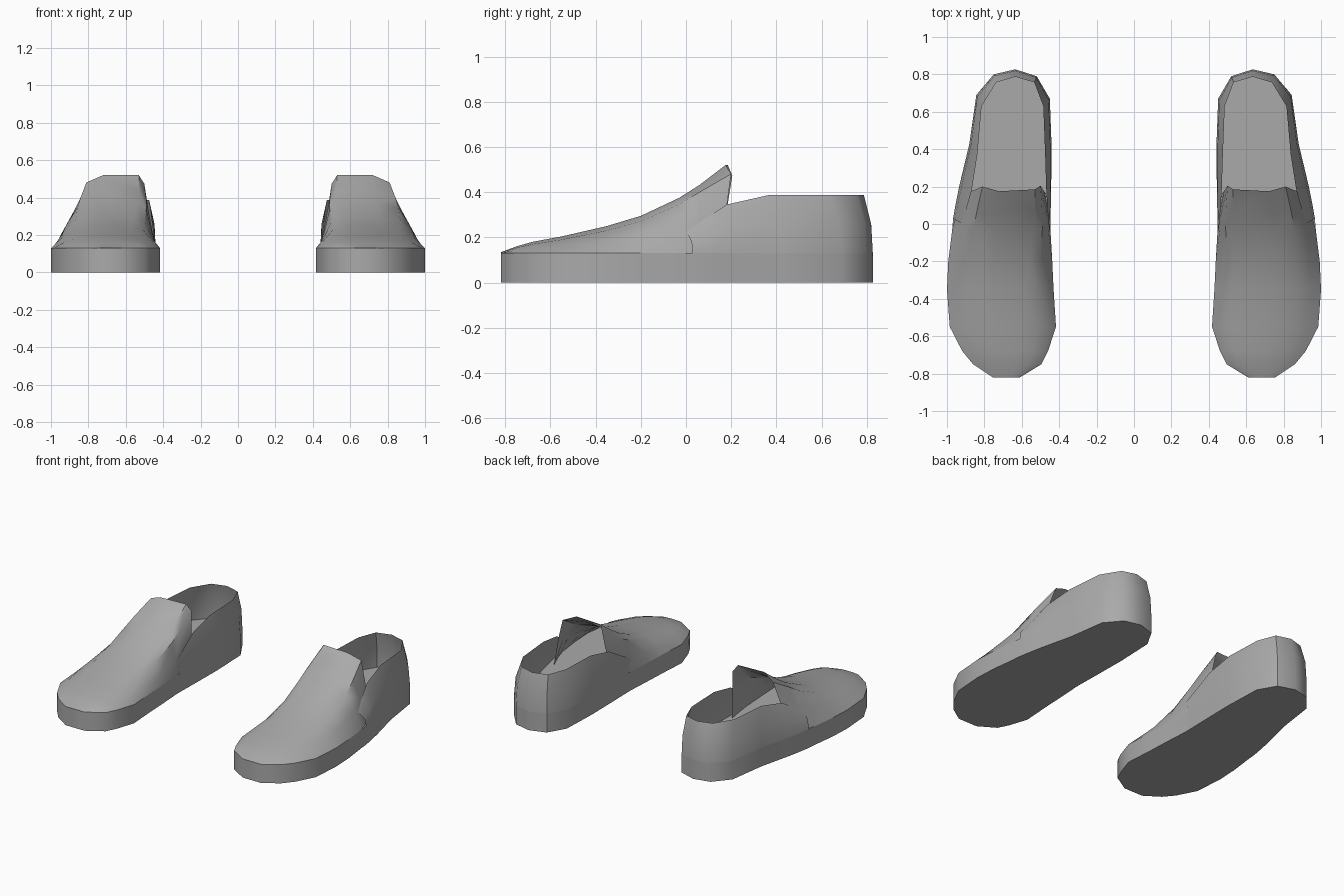
import bpy, bmesh, math
from mathutils import Vector

cube = bpy.data.objects.get("Cube")
if cube:
    bpy.data.objects.remove(cube, do_unlink=True)

grey = bpy.data.materials.new("plain grey")
grey.use_nodes = True
grey.diffuse_color = (0.4, 0.4, 0.4, 1)
grey.node_tree.nodes["Principled BSDF"].inputs["Base Color"].default_value = (0.4, 0.4, 0.4, 1)

SOLE_Z = 0.13

# Vamp stations from toe to tongue: y, inner x, outer x, crest height
STATIONS = [
    (-0.82, 0.61, 0.755, 0.134), (-0.75, 0.495, 0.86, 0.16), (-0.68, 0.46, 0.918, 0.18),
    (-0.55, 0.417, 0.985, 0.204), (-0.35, 0.43, 1.0, 0.25), (-0.2, 0.437, 0.993, 0.295),
    (-0.03, 0.447, 0.972, 0.375), (0.06, 0.458, 0.945, 0.432), (0.17, 0.475, 0.90, 0.52)]
FRONT = STATIONS[:7]

# Cross-section (fraction of width, fraction of height), at the toe and at the tongue
TOE = [(0, 0), (0.06, 0.4), (0.18, 0.8), (0.34, 1), (0.56, 1), (0.76, 0.8), (0.9, 0.42), (1, 0)]
TONGUE = [(0, 0), (0.015, 0.4), (0.06, 0.88), (0.13, 1), (0.58, 1), (0.79, 0.9), (0.9, 0.52), (1, 0)]
TONGUE_EDGE = [0, 0.005, 0.035, 0.015, 0.005, 0.03, 0.01, 0]

# Heel columns, outer front round to inner front: base x, y, then rim x, y, z
HEEL = [
    (0.967, 0.03, 0.918, 0.0, 0.23), (0.955, 0.10, 0.893, 0.09, 0.285),
    (0.935, 0.20, 0.868, 0.18, 0.345), (0.88, 0.43, 0.838, 0.37, 0.388),
    (0.843, 0.69, 0.815, 0.63, 0.388), (0.75, 0.80, 0.737, 0.757, 0.388),
    (0.635, 0.827, 0.635, 0.787, 0.388), (0.52, 0.79, 0.533, 0.757, 0.388),
    (0.45, 0.67, 0.485, 0.63, 0.388), (0.44, 0.40, 0.475, 0.37, 0.388),
    (0.443, 0.20, 0.469, 0.18, 0.345), (0.445, 0.09, 0.462, 0.07, 0.28),
    (0.447, 0.0, 0.453, -0.04, 0.215)]


def make(name, side, points, faces):
    """Create one part, mirrored for the right shoe, with normals facing out."""
    bm = bmesh.new()
    verts = [bm.verts.new((x * side, y, z)) for x, y, z in points]
    for f in faces:
        bm.faces.new([verts[i] for i in f])
    bmesh.ops.recalc_face_normals(bm, faces=bm.faces)
    mid = sum((v.co for v in verts), Vector()) / len(verts)
    mid.z = 0.06
    if sum(f.normal.dot(f.calc_center_median() - mid) * f.calc_area() for f in bm.faces) < 0:
        bmesh.ops.reverse_faces(bm, faces=bm.faces)
    mesh = bpy.data.meshes.new(name)
    bm.to_mesh(mesh)
    bm.free()
    mesh.materials.append(grey)
    ob = bpy.data.objects.new(name, mesh)
    bpy.context.collection.objects.link(ob)
    bpy.ops.object.select_all(action='DESELECT')
    ob.select_set(True)
    bpy.context.view_layer.objects.active = ob
    bpy.ops.object.shade_smooth_by_angle(angle=math.radians(40))


def grid(rows, cols):
    return [(r * cols + c, r * cols + c + 1, (r + 1) * cols + c + 1, (r + 1) * cols + c)
            for r in range(rows - 1) for c in range(cols - 1)]


def sole(name, side):
    outline = [(s[2], s[0]) for s in FRONT] + [h[:2] for h in HEEL] + [(s[1], s[0]) for s in FRONT[::-1]]
    n = len(outline)
    points = [(x, y, z) for z in (0, SOLE_Z) for x, y in outline]
    faces = [(i, (i + 1) % n, n + (i + 1) % n, n + i) for i in range(n)]
    make(name, side, points, faces + [tuple(range(n)), tuple(range(n, 2 * n))])


def vamp(name, side):
    points = []
    for k, (y, xi, xo, top) in enumerate(STATIONS):
        t = min(1, max(0, (y + 0.6) / 0.7))
        for (u0, h0), (u1, h1), back in zip(TOE, TONGUE, TONGUE_EDGE):
            u, h = u0 + (u1 - u0) * t, h0 + (h1 - h0) * t
            dy = back if k == len(STATIONS) - 1 else 0
            points.append((xi + (xo - xi) * u, y + dy, SOLE_Z + (top - SOLE_Z) * h))
    make(name, side, points, grid(len(STATIONS), len(TOE)))


def heel(name, side):
    # Upright wall that tips inward towards the rim
    points = []
    for bx, by, rx, ry, rz in HEEL:
        for w, h in ((0, 0), (0.18, 0.5), (1, 1)):
            points.append((bx + (rx - bx) * w, by + (ry - by) * w, SOLE_Z + (rz - SOLE_Z) * h))
    make(name, side, points, grid(len(HEEL), 3))


for label, side in (("left", 1), ("right", -1)):
    sole(label + "_sole", side)
    vamp(label + "_vamp", side)
    heel(label + "_heel_counter", side)
